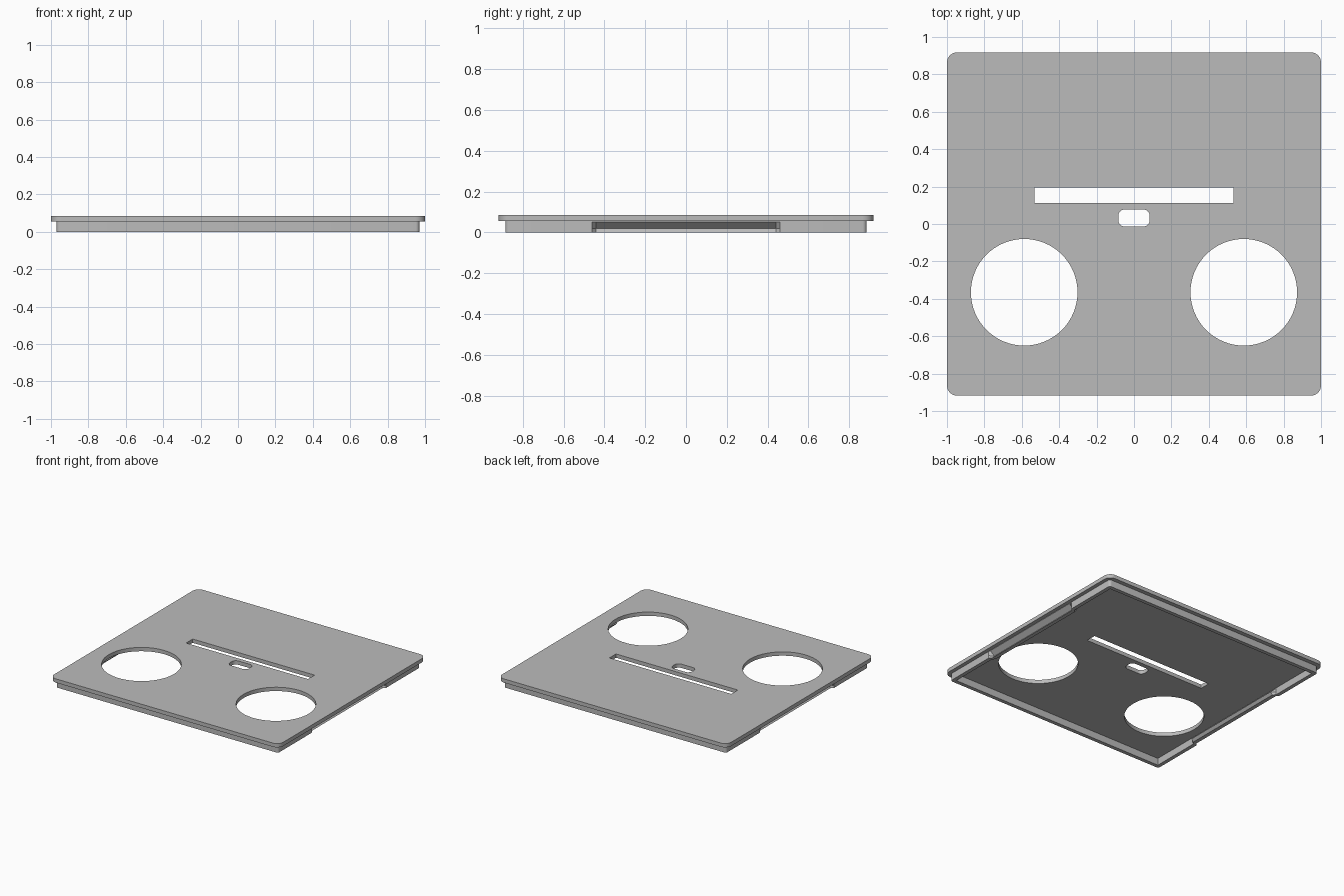
import bpy, bmesh, math

cube = bpy.data.objects.get("Cube")
if cube:
    bpy.data.objects.remove(cube, do_unlink=True)

grey = bpy.data.materials.new("plain_grey")
grey.use_nodes = True
colour = (0.5, 0.5, 0.5, 1)
grey.diffuse_color = colour
grey.node_tree.nodes["Principled BSDF"].inputs["Base Color"].default_value = colour

HX, HY = 0.97, 0.885      # rim half sizes
WALL = 0.03               # rim thickness
PLATE_Z, TOP_Z = 0.055, 0.085
GRIP = 0.46               # half length of the side grooves


def finish(name, mesh):
    obj = bpy.data.objects.new(name, mesh)
    bpy.context.collection.objects.link(obj)
    mesh.materials.clear()
    mesh.materials.append(grey)
    bpy.ops.object.select_all(action='DESELECT')
    obj.select_set(True)
    bpy.context.view_layer.objects.active = obj
    bpy.ops.object.shade_smooth_by_angle(angle=math.radians(30))
    return obj


def extrude_outlines(name, outlines, z0, z1):
    """Fill closed outlines (inner ones become holes) and give them height."""
    curve = bpy.data.curves.new(name, 'CURVE')
    curve.dimensions = '2D'
    curve.fill_mode = 'BOTH'
    curve.extrude = (z1 - z0) / 2
    for pts in outlines:
        spline = curve.splines.new('POLY')
        spline.points.add(len(pts) - 1)
        for p, (x, y) in zip(spline.points, pts):
            p.co = (x, y, 0, 1)
        spline.use_cyclic_u = True
    temp = bpy.data.objects.new(name + "_outline", curve)
    bpy.context.collection.objects.link(temp)
    deps = bpy.context.evaluated_depsgraph_get()
    mesh = bpy.data.meshes.new_from_object(temp.evaluated_get(deps))
    bpy.data.objects.remove(temp, do_unlink=True)
    bm = bmesh.new()
    bm.from_mesh(mesh)
    bmesh.ops.remove_doubles(bm, verts=bm.verts, dist=1e-5)
    bmesh.ops.translate(bm, verts=bm.verts, vec=(0, 0, (z0 + z1) / 2))
    bmesh.ops.recalc_face_normals(bm, faces=bm.faces)
    bm.to_mesh(mesh)
    bm.free()
    return finish(name, mesh)


def arc(cx, cy, r, start, end, steps):
    angles = [math.radians(start + (end - start) * i / steps) for i in range(steps + 1)]
    return [(cx + r * math.cos(a), cy + r * math.sin(a)) for a in angles]


def rounded_rect(cx, cy, hx, hy, r, steps=8):
    pts = []
    for i, (sx, sy) in enumerate([(1, 1), (-1, 1), (-1, -1), (1, -1)]):
        pts += arc(cx + sx * (hx - r), cy + sy * (hy - r), r, 90 * i, 90 * i + 90, steps)
    return pts


# Top plate with two round holes, a long slot and a small rounded slot
slot = [(-0.532, 0.113), (0.532, 0.113), (0.532, 0.195), (-0.532, 0.195)]
holes = [arc(s * 0.587, -0.365, 0.285, 0, 354.375, 63) for s in (-1, 1)]
extrude_outlines("top_plate",
                 [rounded_rect(0, 0, 1, 0.918, 0.055), slot,
                  rounded_rect(0, 0.032, 0.084, 0.046, 0.035)] + holes,
                 PLATE_Z, TOP_Z)

# Front and back halves of the rim
for name, side in (("front_rim", -1), ("back_rim", 1)):
    r = 0.02
    outer = [(HX, GRIP)] + arc(HX - r, HY - r, r, 0, 90, 5)
    inner = [(HX - WALL, GRIP), (HX - WALL, HY - WALL)]
    half = inner[::-1]
    outline = outer + [(-x, y) for x, y in outer[::-1]]
    outline += [(-x, y) for x, y in inner] + half
    extrude_outlines(name, [[(x, side * y) for x, y in outline]], 0, PLATE_Z)

# Side walls pressed inward into a long V groove with sloped ends
heights = (PLATE_Z - 0.003, 0.02, 0)
dents = (0, 0.035, 0.018)
for name, side in (("left_grip_wall", 1), ("right_grip_wall", -1)):
    bm = bmesh.new()
    rings = []
    for y, amount in ((-GRIP, 0), (-GRIP + 0.02, 1), (GRIP - 0.02, 1), (GRIP, 0)):
        face = [(HX - d * amount, z) for d, z in zip(dents, heights)]
        face.insert(0, (HX, PLATE_Z))
        back = [(x - WALL, z) for x, z in reversed(face)]
        rings.append([bm.verts.new((side * x, y, z)) for x, z in face + back])
    count = len(rings[0])
    for a, b in zip(rings, rings[1:]):
        for i in range(count):
            j = (i + 1) % count
            bm.faces.new((a[i], a[j], b[j], b[i]))
    bm.faces.new(rings[0])
    bm.faces.new(rings[-1])
    bmesh.ops.recalc_face_normals(bm, faces=bm.faces)
    mesh = bpy.data.meshes.new(name)
    bm.to_mesh(mesh)
    bm.free()
    finish(name, mesh)
